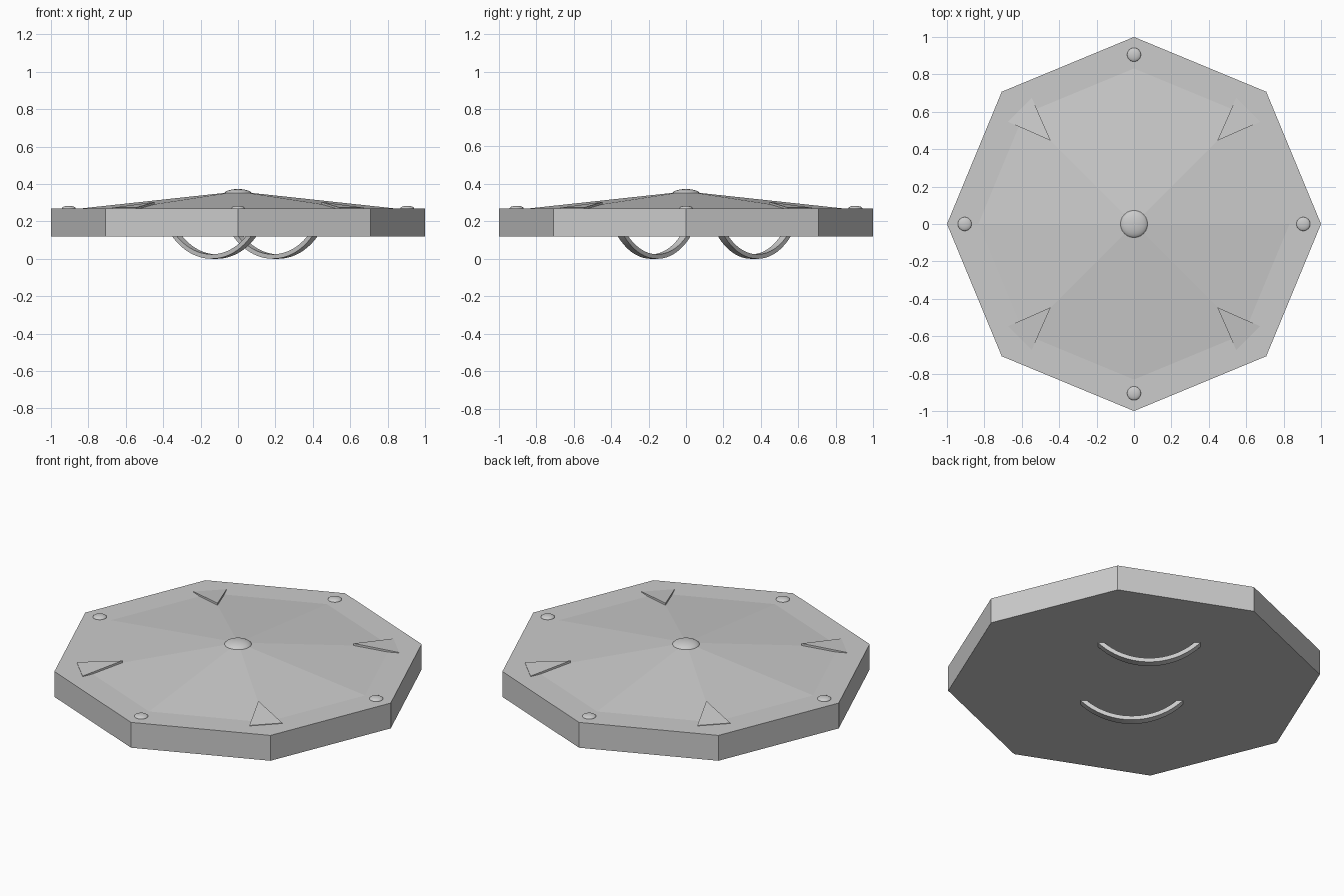
import bpy, bmesh
from math import pi, sin, cos, asin, radians
from mathutils import Matrix, Vector

if "Cube" in bpy.data.objects:
    bpy.data.objects.remove(bpy.data.objects["Cube"])


def mesh_object(name, verts, faces):
    me = bpy.data.meshes.new(name)
    me.from_pydata(verts, [], faces)
    bm = bmesh.new()
    bm.from_mesh(me)
    bmesh.ops.recalc_face_normals(bm, faces=bm.faces)
    bm.to_mesh(me)
    bm.free()
    ob = bpy.data.objects.new(name, me)
    bpy.context.collection.objects.link(ob)
    return ob


def octagon(r, z):
    return [(r * cos(i * pi / 4), r * sin(i * pi / 4), z) for i in range(8)]


def dome(name, x, y, z, r, h):
    bpy.ops.mesh.primitive_uv_sphere_add(segments=24, ring_count=12, radius=1, location=(x, y, z))
    ob = bpy.context.object
    ob.name = name
    ob.scale = (r, r, h)
    bpy.ops.object.shade_smooth_by_angle()


# octagonal board
sides = [(i, (i + 1) % 8, (i + 1) % 8 + 8, i + 8) for i in range(8)]
mesh_object("shield_board", octagon(1, 0.12) + octagon(1, 0.27),
            sides + [tuple(range(8)), tuple(range(8, 16))])

# shallow faceted cone on the face, its base just inside the board
mesh_object("raised_face", octagon(0.85, 0.268) + [(0, 0, 0.36)],
            [(i, (i + 1) % 8, 8) for i in range(8)] + [tuple(range(8))])

# centre boss and four rivets
dome("centre_boss", 0, 0, 0.345, 0.075, 0.028)
for i in range(4):
    a = i * pi / 2
    dome(f"rivet_{i + 1}", 0.905 * cos(a), 0.905 * sin(a), 0.27, 0.037, 0.013)

# tilted triangular plates pointing at the centre
for i in range(4):
    rot = Matrix.Rotation(pi / 4 + i * pi / 2, 3, 'Z')
    top = [(0.63, 0, 0.304), (0.862, 0.09, 0.273), (0.862, -0.09, 0.273)]
    pts = [rot @ Vector(p) for p in top]
    pts += [p - Vector((0, 0, 0.03)) for p in pts]
    mesh_object(f"corner_plate_{i + 1}", pts,
                [(0, 1, 2), (3, 4, 5), (0, 1, 4, 3), (1, 2, 5, 4), (2, 0, 3, 5)])


# curved grips: flat bands bent along an arc under the board
def grip(name, x, y, half=0.275, drop=0.12, width=0.045, thick=0.024, n=24):
    R = (half ** 2 + drop ** 2) / (2 * drop)
    end = asin(half / R) + 0.05
    rot = Matrix.Rotation(radians(140), 3, 'Z')
    verts, faces = [], []
    for i in range(n + 1):
        t = -end + 2 * end * i / n
        for r, w in ((R, -1), (R, 1), (R - thick, 1), (R - thick, -1)):
            p = rot @ Vector((r * sin(t), w * width / 2, R - r * cos(t)))
            verts.append(p + Vector((x, y, 0)))
        if i < n:
            b = 4 * i
            faces += [(b + k, b + (k + 1) % 4, b + 4 + (k + 1) % 4, b + 4 + k) for k in range(4)]
    faces += [(0, 1, 2, 3), tuple(range(4 * n, 4 * n + 4))]
    ob = mesh_object(name, verts, faces)
    bpy.context.view_layer.objects.active = ob
    bpy.ops.object.select_all(action='DESELECT')
    ob.select_set(True)
    bpy.ops.object.shade_smooth_by_angle()


grip("hand_grip", -0.127, -0.17)
grip("arm_grip", 0.2, 0.365)
